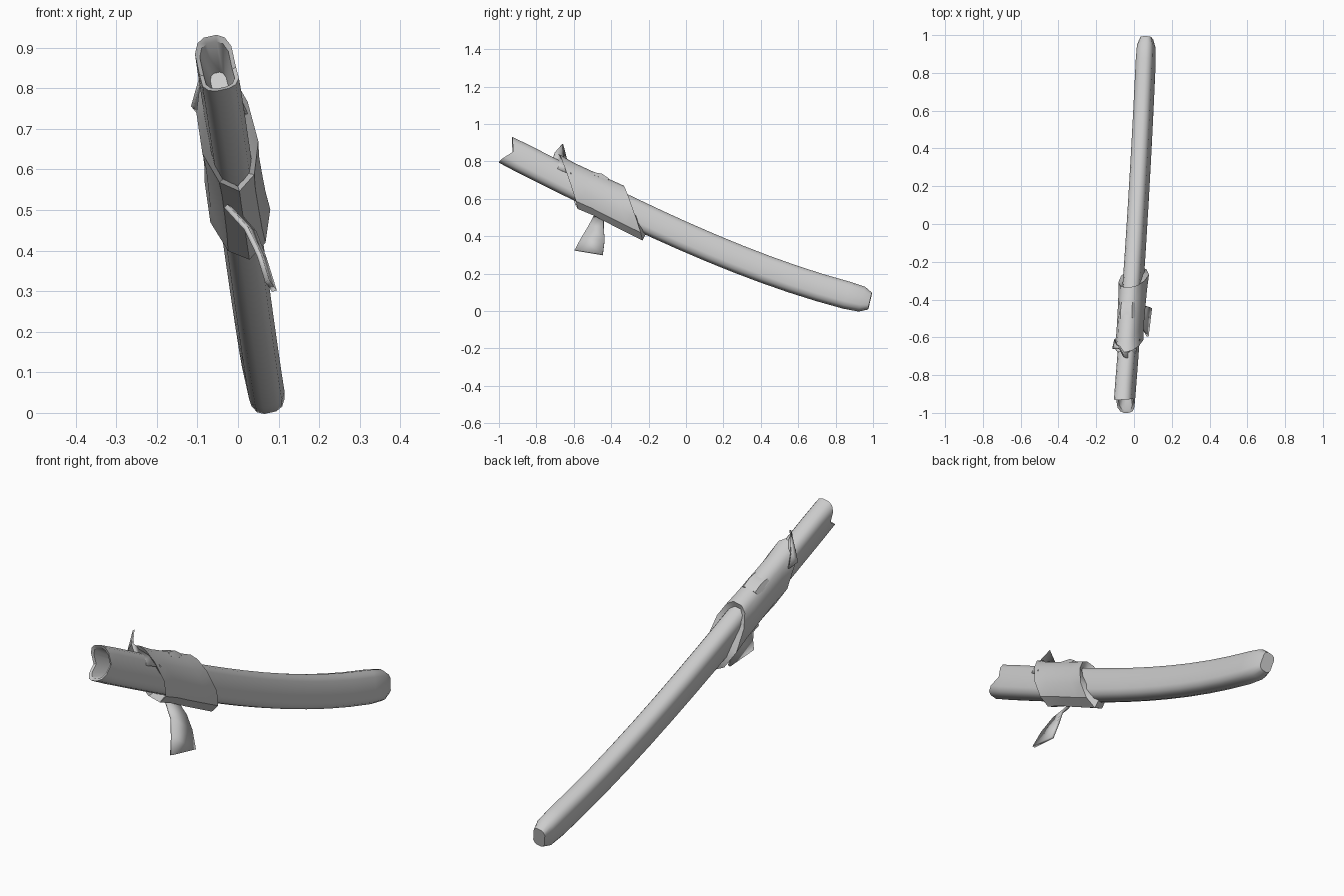
import bpy, bmesh, math
from mathutils import Vector

if "Cube" in bpy.data.objects:
    bpy.data.objects.remove(bpy.data.objects["Cube"])


def centre(y):
    """Curved centre line of the scabbard."""
    return Vector((0.016 + 0.062*y - 0.01*y*y, y,
                   0.395 - 0.44*y + 0.07*y*y + 0.025*y**3))


def place(y, u, v):
    """Point u sideways and v upwards from the centre line at y."""
    t = (centre(y + 0.01) - centre(y - 0.01)).normalized()
    up = Vector((-0.22, 0, 1))
    up = (up - t*up.dot(t)).normalized()
    return centre(y) + t.cross(up)*u + up*v


def finish(name, bm, angle, thickness=0):
    bmesh.ops.recalc_face_normals(bm, faces=bm.faces[:])
    mesh = bpy.data.meshes.new(name)
    bm.to_mesh(mesh)
    bm.free()
    ob = bpy.data.objects.new(name, mesh)
    bpy.context.collection.objects.link(ob)
    bpy.ops.object.select_all(action='DESELECT')
    ob.select_set(True)
    bpy.context.view_layer.objects.active = ob
    bpy.ops.object.shade_smooth_by_angle(angle=math.radians(angle))
    if thickness:
        mod = ob.modifiers.new("thickness", 'SOLIDIFY')
        mod.thickness = thickness
        mod.offset = 0
    return ob


def loft(name, rings, angle=40, loop=False):
    bm = bmesh.new()
    vs = [[bm.verts.new(p) for p in ring] for ring in rings]
    n = len(vs[0])
    pairs = list(zip(vs, vs[1:])) + ([(vs[-1], vs[0])] if loop else [])
    for a, b in pairs:
        for i in range(n):
            j = (i + 1) % n
            bm.faces.new((a[i], a[j], b[j], b[i]))
    if not loop:
        bm.faces.new(vs[0])
        bm.faces.new(vs[-1])
    return finish(name, bm, angle)


def strip(name, edge_a, edge_b, thickness):
    bm = bmesh.new()
    a = [bm.verts.new(p) for p in edge_a]
    b = [bm.verts.new(p) for p in edge_b]
    for i in range(len(a) - 1):
        bm.faces.new((a[i], a[i+1], b[i+1], b[i]))
    return finish(name, bm, 40, thickness)


def mirrored(half):
    return half + [(-u, v) for u, v in reversed(half) if abs(u) > 1e-6]


# Scabbard: rounded slab section, open notched mouth, rounded tip
slab = mirrored([(0.35, -1), (0.75, -0.88), (1, -0.6), (1, 0),
                 (1, 0.6), (0.75, 0.88), (0.35, 1)])


def slab_ring(y, w, h, notch=0.0):
    return [place(y + notch*(1 - abs(v)), u*w, v*h) for u, v in slab]


rings = [slab_ring(-0.84, 0.02, 0.045),
         slab_ring(-0.955, 0.036, 0.064, 0.035),
         slab_ring(-0.965, 0.046, 0.076, 0.04)]
for k in range(13):
    y = -0.88 + k*0.145
    rings.append(slab_ring(y, 0.0455 - 0.001*y, 0.075 - 0.003*y))
rings += [slab_ring(0.94, 0.042, 0.067), slab_ring(0.984, 0.029, 0.045)]
loft("scabbard", rings)

# Cloth wrap: slanted thick sleeve around the scabbard
sleeve = mirrored([(0, -0.112), (0.045, -0.088), (0.072, -0.03),
                   (0.066, 0.045), (0.045, 0.09), (0.02, 0.106)])


def sleeve_ring(y, su, sv, slant=0.9):
    return [place(y - slant*v, u*su, v*sv) for u, v in sleeve]


loft("cloth_wrap", [sleeve_ring(-0.60, 0.66, 0.72),
                    sleeve_ring(-0.63, 0.98, 1.0),
                    sleeve_ring(-0.55, 0.93, 0.95),
                    sleeve_ring(-0.45, 0.95, 0.98),
                    sleeve_ring(-0.36, 0.98, 1.0),
                    sleeve_ring(-0.285, 1.05, 1.02),
                    sleeve_ring(-0.285, 0.62, 0.66)], 35, loop=True)

# Curled torn edge at the upper end of the wrap
strip("wrap_torn_edge",
      [(-0.10, -0.61, 0.74), (-0.095, -0.635, 0.80), (-0.05, -0.665, 0.82),
       (0.0, -0.645, 0.79), (0.03, -0.61, 0.73)],
      [(-0.112, -0.66, 0.755), (-0.075, -0.66, 0.893), (-0.055, -0.70, 0.85),
       (-0.005, -0.725, 0.775), (0.015, -0.64, 0.74)], 0.008)

# Small fold on top of the wrap
fold = mirrored([(0.008, -0.2), (0.045, 0.2), (0.03, 1)])
loft("wrap_fold", [[place(y, u, 0.08 + v*h) for u, v in fold]
                   for y, h in ((-0.54, 0.02), (-0.50, 0.033), (-0.46, 0.026))])

# Loose ribbon hanging beneath the wrap
strip("hanging_ribbon",
      [(-0.03, -0.49, 0.51), (0.02, -0.52, 0.455), (0.052, -0.56, 0.39),
       (0.072, -0.595, 0.325)],
      [(0.0, -0.44, 0.49), (0.04, -0.44, 0.445), (0.065, -0.435, 0.38),
       (0.09, -0.445, 0.30)], 0.012)
